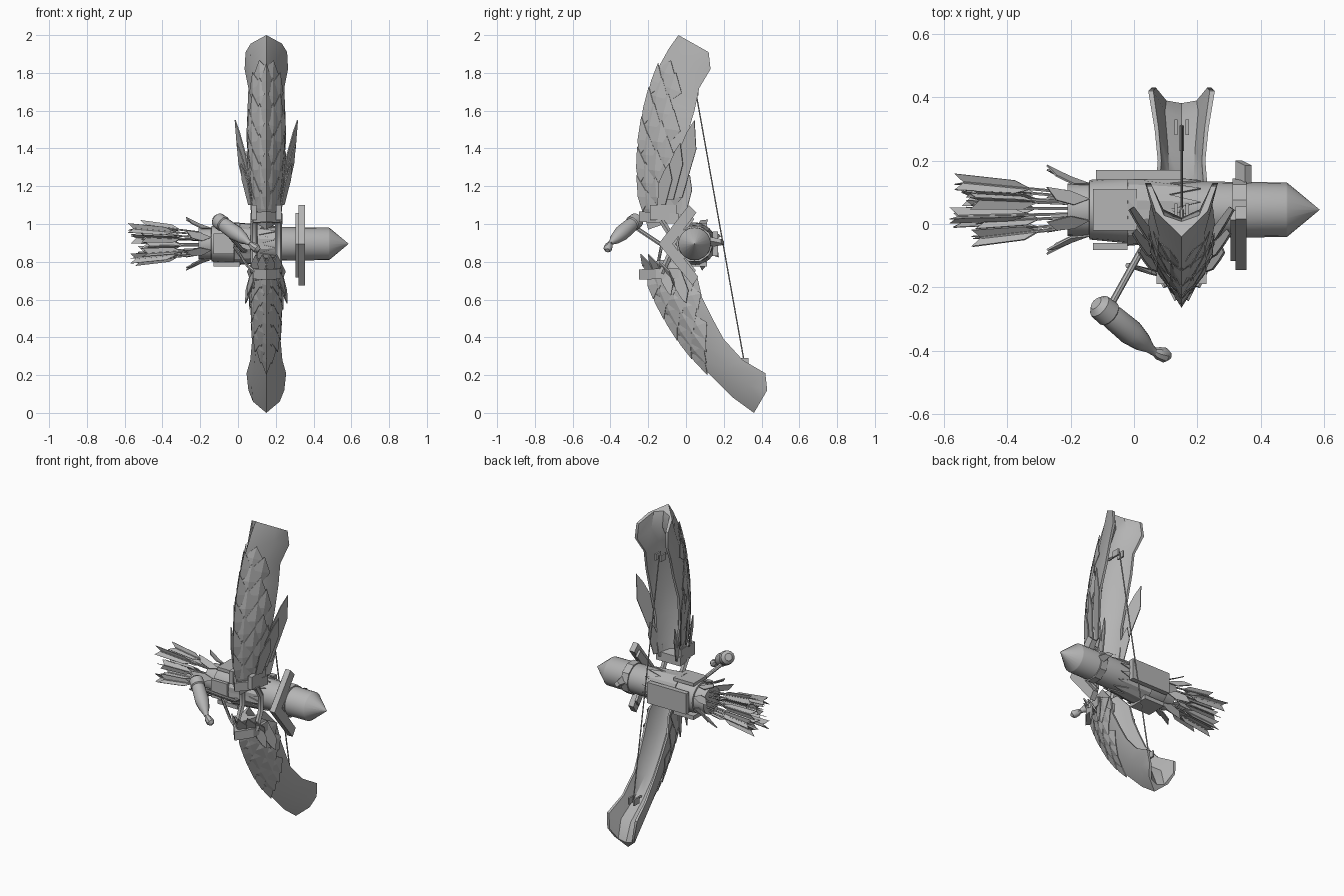
import bpy, bmesh, math, random
from mathutils import Vector as V

if "Cube" in bpy.data.objects:
    bpy.data.objects.remove(bpy.data.objects["Cube"])

random.seed(4)
CX = 0.15                       # x of the bow plane
AY, AZ = 0.045, 0.895           # quiver axis
grey = bpy.data.materials.new("plain grey")
grey.diffuse_color = (0.46, 0.46, 0.46, 1)
grey.use_nodes = True
grey.node_tree.nodes["Principled BSDF"].inputs["Base Color"].default_value = grey.diffuse_color


def make(name, verts, faces, smooth=None, thick=0):
    me = bpy.data.meshes.new(name)
    me.from_pydata([tuple(v) for v in verts], [], faces)
    bm = bmesh.new()
    bm.from_mesh(me)
    bmesh.ops.recalc_face_normals(bm, faces=bm.faces)
    bm.to_mesh(me)
    bm.free()
    ob = bpy.data.objects.new(name, me)
    bpy.context.collection.objects.link(ob)
    me.materials.append(grey)
    if thick:
        m = ob.modifiers.new("thickness", "SOLIDIFY")
        m.thickness, m.offset = thick, 0
    if smooth:
        bpy.ops.object.select_all(action='DESELECT')
        ob.select_set(True)
        bpy.context.view_layer.objects.active = ob
        bpy.ops.object.shade_smooth_by_angle(angle=math.radians(smooth))
    return ob


def loft(name, rings, smooth=35):
    """Skin closed rings of equal length and cap both ends."""
    n = len(rings[0])
    faces = [(i * n + j, i * n + (j + 1) % n, (i + 1) * n + (j + 1) % n, (i + 1) * n + j)
             for i in range(len(rings) - 1) for j in range(n)]
    faces += [tuple(range(n)), tuple(range((len(rings) - 1) * n, len(rings) * n))]
    return make(name, [p for r in rings for p in r], faces, smooth)


def tube(name, pts, radii, sides=12, smooth=35):
    rings = []
    for i, p in enumerate(pts):
        d = (V(pts[min(i + 1, len(pts) - 1)]) - V(pts[max(i - 1, 0)])).normalized()
        u = d.cross(V((0, 0, 1)) if abs(d.z) < 0.8 else V((0, 1, 0))).normalized()
        w = d.cross(u)
        rings.append([V(p) + radii[i] * (u * math.cos(a) + w * math.sin(a))
                      for a in (2 * math.pi * k / sides for k in range(sides))])
    return loft(name, rings, smooth)


def box(name, lo, hi):
    r = [[(x, y, z) for y, z in ((lo[1], lo[2]), (hi[1], lo[2]), (hi[1], hi[2]), (lo[1], hi[2]))]
         for x in (lo[0], hi[0])]
    return loft(name, r, None)


# ---- limbs: V-shaped troughs; station = ridge y, ridge z, edge y, edge z, half width
UPPER = [(-.20, .97, -.03, 1.03, .065), (-.24, 1.12, -.02, 1.12, .075),
         (-.25, 1.3, -.03, 1.27, .09), (-.24, 1.48, 0, 1.45, .105),
         (-.20, 1.68, .045, 1.6, .10), (-.14, 1.84, .07, 1.72, .095),
         (-.09, 1.93, .13, 1.82, .115), (-.04, 2.0, .12, 1.91, .11)]
LOWER = [(-.20, .80, -.03, .82, .06), (-.19, .67, .06, .72, .075), (-.14, .56, .085, .61, .085),
         (-.06, .42, .14, .5, .08), (.03, .30, .20, .39, .075), (.13, .2, .30, .28, .085),
         (.25, .08, .42, .21, .105), (.36, 0, .43, .12, .095)]


def station(st, s):
    s = max(0, min(s, len(st) - 1.001))
    i = int(s)
    return [a + (b - a) * (s - i) for a, b in zip(st[i], st[i + 1])]


def skin(st, s, t, side, lift=0.0):
    """Point on the outer limb surface: t = 0 ridge, t = 1 rear edge."""
    ry, rz, ey, ez, w = station(st, s)
    k = abs(t)
    sd = side if t >= 0 else -side
    x = w * (k * 1.5 if k < .5 else .75 + (k - .5) * .5)
    return V((CX + sd * (x + lift * min(1, k * 2)), ry + (ey - ry) * k - lift * (1 - k), rz + (ez - rz) * k))


def limb(name, st):
    rings = []
    for i, (ry, rz, ey, ez, w) in enumerate(st):
        def at(x, k):
            return V((CX + x * w, ry + (ey - ry) * k, rz + (ez - rz) * k))
        inner = .5 if i < len(st) - 1 else .3
        rings.append([at(0, 0), at(.75, .5), at(1, 1), at(.85, 1), at(.5, inner + .12), at(0, inner),
                      at(-.5, inner + .12), at(-.85, 1), at(-1, 1), at(-.75, .5)])
    loft(name, rings, 40)


def scales(name, st, rows, length, dt, lim):
    vs, fs = [], []
    for r, s in enumerate(rows):
        for t in ((0, .42, .8) if r % 2 else (.2, .6)):
            if t > lim(s):
                continue
            for side in ((1,) if t == 0 else (1, -1)):
                b = len(vs)
                vs += [skin(st, s, t, side, .004), skin(st, s + length * .45, t - dt, side, .008),
                       skin(st, s + length, t, side, .014),
                       skin(st, s + length * .45, min(t + dt, 1), side, .008),
                       skin(st, s + length * .45, t, side, .013)]
                fs += [(b, b + 1, b + 4), (b + 1, b + 2, b + 4), (b + 2, b + 3, b + 4), (b + 3, b, b + 4)]
    make(name, vs, fs, None, .003)


limb("upper_limb", UPPER)
limb("lower_limb", LOWER)
scales("upper_scales", UPPER, [.2 + .42 * i for i in range(11)], 1.15, .24, lambda s: 1.25 - s * .2)
scales("lower_scales", LOWER, [-.0 + .42 * i for i in range(10)], 1.2, .24, lambda s: 1.15 - s * .2)

# ---- wing feathers flaring from both limbs
vs, fs = [], []
for sd in (1, -1):
    for (rx, ry, rz), (tx, ty, tz), w in (
            ((.085, -.05, 1.14), (.165, .045, 1.55), .05), ((.09, -.09, 1.13), (.155, -.03, 1.43), .04),
            ((.085, -.13, 1.1), (.135, -.09, 1.32), .035), ((.07, -.02, 1.05), (.085, .02, 1.26), .03),
            ((.07, -.05, .76), (.11, .0, .58), .035), ((.06, -.12, .78), (.10, -.08, .62), .03)):
        b = len(vs)
        root, tip = V((CX + sd * rx, ry, rz)), V((CX + sd * tx, ty, tz))
        o = V((sd * .4, 1, 0)) * w
        d = tip - root
        vs += [root - o * .6, root + d * .55 - o, root + d * .85 - o * .5, tip,
               root + d * .62 + o * .9, root + o * .6]
        fs.append(tuple(range(b, b + 6)))
make("wing_feathers", vs, fs, None, .006)

# ---- clamps joining the limbs to the centre
for name, z, tilt in (("upper_clamp", 1.03, .05), ("lower_clamp", .735, -.04)):
    rings = [[(CX + x, y, z + dz - tilt * (y + .12)) for x, y in
              ((0, -.25), (.07, -.16), (.085, -.04), (-.085, -.04), (-.07, -.16))] for dz in (-.025, .03)]
    loft(name, rings, None)
for sd in (1, -1):
    x = CX + sd * .065
    box("clamp_block", (x - .014, -.19, 1.02), (x + .014, -.05, 1.1))
    tube("riser_strut", [(x, -.13, 1.02), (x, -.08, .94), (x, -.08, .85), (x, -.13, .74)], [.018] * 4, 6)

# ---- pointed crown of leaves at the top of the lower limb
vs, fs = [], []
for sd in (1, -1):
    for x, y, z in ((.02, -.24, .84), (.055, -.2, .84), (.075, -.14, .8)):
        b = len(vs)
        vs += [(CX + sd * x, y, z), (CX + sd * (x + .025), y + .05, z - .05),
               (CX + sd * x * .8, y + .1, z - .16), (CX + sd * (x - .025), y + .01, z - .06)]
        fs.append((b, b + 1, b + 2, b + 3))
make("crown_leaves", vs, fs, None, .008)

# ---- quiver body, revolved around the x axis
prof = [(-.21, .07), (-.21, .083), (-.142, .085), (-.14, .094), (0, .108), (.06, .098),
        (.14, .09), (.48, .086), (.485, .084), (.585, .001)]
tube("quiver_body", [(x, AY, AZ) for x, r in prof], [r for x, r in prof], 20, 30)


def radial(x, r, a):
    return V((x, AY + r * math.cos(a), AZ + r * math.sin(a)))


# zigzag sleeve
n = 12
vs = [radial(-.02, .111, math.pi * k / n) for k in range(2 * n)]
vs += [radial(.21 if k % 2 else .11, .094, math.pi * k / n) for k in range(2 * n)]
make("zigzag_sleeve", vs, [(k, (k + 1) % 24, 24 + (k + 1) % 24, 24 + k) for k in range(24)], None, .006)

# flared leaves at the quiver mouth
vs, fs = [], []
for k in range(8):
    a = math.pi * (k + .5) / 4
    b = len(vs)
    vs += [radial(-.14, .088, a), radial(-.2, .105, a - .2), radial(-.275, .145, a - .12),
           radial(-.245, .125, a + .15), radial(-.19, .1, a + .24)]
    fs.append(tuple(range(b, b + 5)))
make("mouth_leaves", vs, fs, None, .006)

# armour plates on the quiver
box("back_plate", (-.12, .14, .83), (.15, .17, .96))
for z0, z1 in ((.775, .80), (.985, 1.005)):
    box("side_plate", (-.13, -.02, z0), (.01, .11, z1))
box("front_plate", (-.13, -.082, .84), (-.02, -.06, .95))

# ---- arrows: shafts with three long vanes each
vs, fs = [], []
for k in range(13):
    a, rad = k * 2.4, .03 + .075 * math.sqrt(k / 12)
    end = -.46 - random.random() * .1
    p0, p1 = radial(-.18, rad * .6, a), radial(end, rad, a)
    tube("arrow_shaft", [p0, p1], [.005, .005], 5)
    for j in range(3):
        t = a + j * 2.09
        o = V((0, math.cos(t), math.sin(t))) * .03
        back = V((-.03, 0, 0))
        b = len(vs)
        vs += [p0.lerp(p1, .4), p0.lerp(p1, .55) + o * .8, p1 + o + back, p1]
        fs.append((b, b + 1, b + 2, b + 3))
make("arrow_vanes", vs, fs, None, .003)

# ---- chevron guard near the quiver tip
outer = [(.015, 1.10), (-.145, .895), (.035, .675), (.065, .72), (-.07, .895), (.055, 1.06)]
for x0, x1, s in ((.32, .355, 1), (.305, .32, .8)):
    pts = [(y * s, .89 + (z - .89) * s) for y, z in outer]
    vs = [(x, y, z) for x in (x0, x1) for y, z in pts]
    fs = [(0, 1, 4, 5), (1, 2, 3, 4), (6, 7, 10, 11), (7, 8, 9, 10)]
    fs += [(i, (i + 1) % 6, 6 + (i + 1) % 6, 6 + i) for i in range(6)]
    make("chevron_guard", vs, fs)
make("rear_fin", [(.33, .08, .88), (.33, .2, .9), (.36, .185, .91), (.36, .08, .93)], [(0, 1, 2, 3)], None, .03)
tube("guard_collar", [(.31, AY, AZ), (.355, AY, AZ)], [.098, .098], 10, 20)

# ---- bow string and its cleats
tube("bow_string", [(CX, .05, 1.71), (CX, .31, .26)], [.004, .004], 6)
for y, z, back in ((.045, 1.7, -.09), (.31, .27, -.08)):
    tube("cleat_post", [(CX, y + back, z), (CX, y, z)], [.007, .007], 6)
    for sd in (1, -1):
        x = CX + sd * .018
        box("cleat_prong", (x - .005, y - .03, z - .02), (x + .005, y + .02, z + .02))

# ---- side handle on a bent arm
tube("handle_arm", [(-.07, -.25, .97), (-.02, -.16, .91), (.025, -.08, .86), (.06, .0, .86)], [.011] * 4, 8)
tube("brace_arm", [(-.02, -.13, .88), (.05, -.15, .78), (.13, -.17, .71)], [.009] * 3, 6)
A, B = V((-.12, -.25, 1.03)), V((.065, -.405, .895))
prof = [(0, .022), (.06, .04), (.22, .043), (.24, .037), (.3, .039), (.6, .041), (.8, .03), (.92, .016), (1, .012)]
tube("handle_grip", [A.lerp(B, t) for t, r in prof], [r for t, r in prof], 12, 40)
tube("handle_bulb", [(.06, -.4, .9), (.075, -.407, .887), (.098, -.414, .87), (.112, -.416, .86)],
     [.01, .02, .024, .012], 8, 40)
